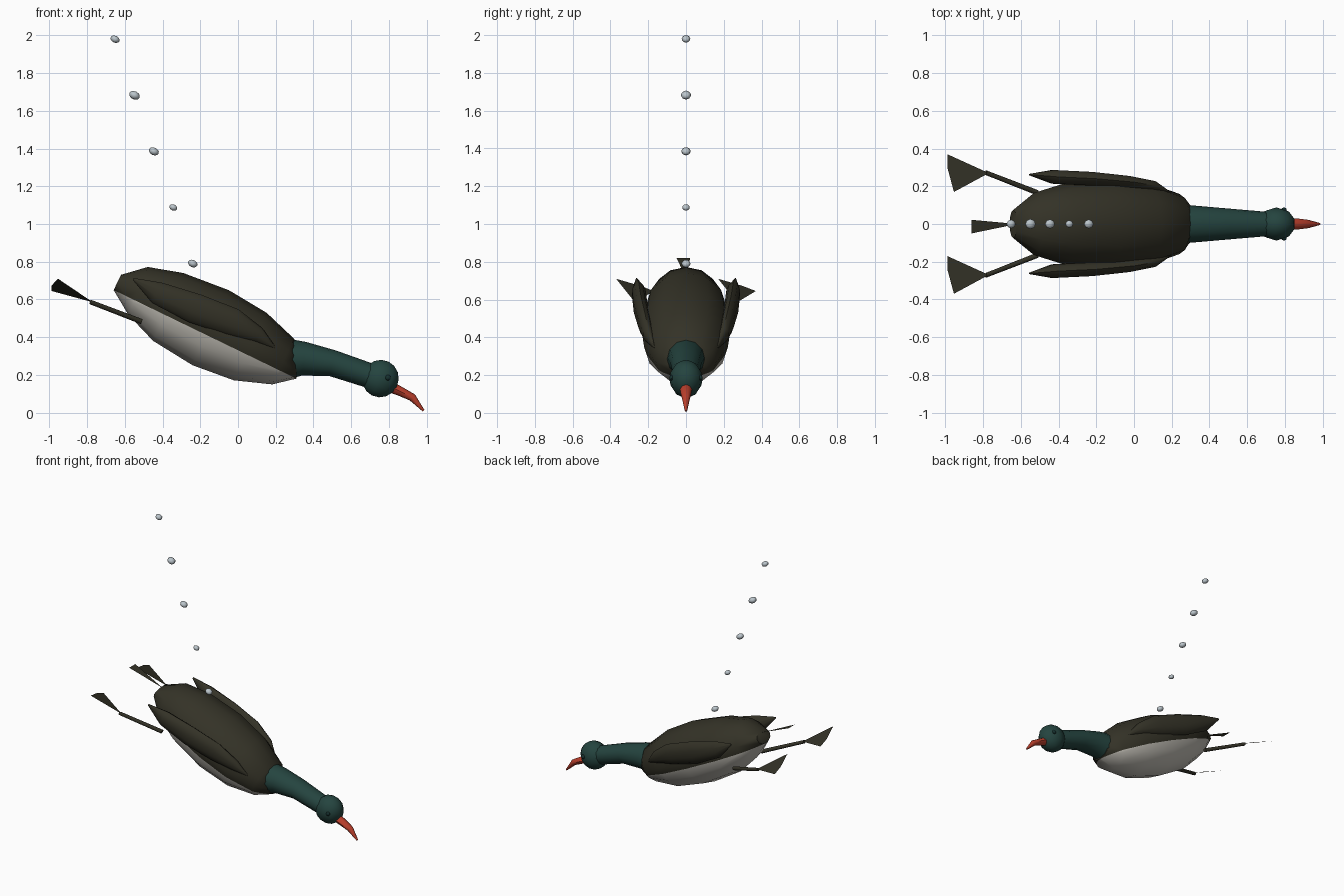
import bpy
import bmesh
from math import sin, cos, tau, radians
from mathutils import Vector, Matrix

cube = bpy.data.objects.get("Cube")
if cube:
    bpy.data.objects.remove(cube, do_unlink=True)

PITCH = 25.8  # nose-down angle of the diving bird


def material(name, rgb):
    m = bpy.data.materials.new(name)
    m.use_nodes = True
    m.diffuse_color = (*rgb, 1)
    m.node_tree.nodes["Principled BSDF"].inputs["Base Color"].default_value = (*rgb, 1)
    return m


brown = material("dark brown feathers", (0.034, 0.032, 0.02))
pale = material("pale grey belly", (0.52, 0.5, 0.45))
teal = material("dark teal", (0.018, 0.058, 0.05))
red = material("red bill", (0.5, 0.05, 0.025))
silver = material("silver bubble", (0.5, 0.56, 0.6))
eye_dark = material("eye dark green", (0.008, 0.03, 0.028))


def finish(name, bm, *mats):
    """Turn a bmesh into a smooth-shaded object."""
    mesh = bpy.data.meshes.new(name)
    bm.to_mesh(mesh)
    bm.free()
    for m in mats:
        mesh.materials.append(m)
    ob = bpy.data.objects.new(name, mesh)
    bpy.context.collection.objects.link(ob)
    bpy.ops.object.select_all(action='DESELECT')
    ob.select_set(True)
    bpy.context.view_layer.objects.active = ob
    bpy.ops.object.shade_smooth_by_angle(angle=radians(50))
    return ob


def loft(stations, sides=12):
    """Skin elliptical rings: (centre, half width, half height, tilt)."""
    bm = bmesh.new()
    rings = []
    for centre, w, h, tilt in stations:
        up = Vector((sin(radians(tilt)), 0, cos(radians(tilt))))
        side = Vector((0, 1, 0))
        rings.append([bm.verts.new(Vector(centre) + side * w * sin(tau * i / sides)
                                   + up * h * cos(tau * i / sides)) for i in range(sides)])
    for a, b in zip(rings, rings[1:]):
        for i in range(sides):
            j = (i + 1) % sides
            bm.faces.new((a[i], a[j], b[j], b[i]))
    bm.faces.new(rings[0])
    bm.faces.new(rings[-1])
    bmesh.ops.recalc_face_normals(bm, faces=bm.faces)
    return bm


def ball(name, centre, radii, mat, segments=10, rings=8):
    bm = bmesh.new()
    bmesh.ops.create_uvsphere(bm, u_segments=segments, v_segments=rings, radius=1)
    turn = Matrix.Rotation(radians(PITCH), 4, 'Y')
    bm.transform(Matrix.Translation(centre) @ turn @ Matrix.Diagonal((*radii, 1)))
    return finish(name, bm, mat)


def plate(name, points, mat):
    """Paper-thin web or feather fanned out from its first point."""
    bm = bmesh.new()
    vs = [bm.verts.new(p) for p in points]
    for a, b in zip(vs[1:], vs[2:]):
        bm.faces.new((vs[0], a, b))
    return finish(name, bm, mat)


# Body, cut along its water line into dark back and pale belly
bm = loft([((-0.64, 0, 0.69), 0.075, 0.045, PITCH),
           ((-0.53, 0, 0.645), 0.165, 0.137, 22),
           ((-0.37, 0, 0.56), 0.215, 0.197, 24),
           ((-0.145, 0, 0.45), 0.237, 0.221, PITCH),
           ((0.065, 0, 0.35), 0.222, 0.199, PITCH),
           ((0.24, 0, 0.27), 0.16, 0.134, PITCH),
           ((0.31, 0, 0.25), 0.085, 0.07, 0)])
line_point = Vector((-0.66, 0, 0.65))
line_normal = Vector((0.47, 0, 0.97))
bmesh.ops.bisect_plane(bm, geom=bm.verts[:] + bm.edges[:] + bm.faces[:],
                       plane_co=line_point, plane_no=line_normal)
for f in bm.faces:
    f.material_index = int((f.calc_center_median() - line_point).dot(line_normal) < 0)
finish("body", bm, brown, pale)

# Neck, head and eyes
finish("neck", loft([((0.29, 0, 0.285), 0.1, 0.102, 0),
                     ((0.35, 0, 0.285), 0.095, 0.09, 8),
                     ((0.5, 0, 0.262), 0.082, 0.07, 14),
                     ((0.7, 0, 0.195), 0.065, 0.066, 22)]), teal)
ball("head", (0.755, 0, 0.18), (0.102, 0.088, 0.1), teal)

# Bill with a hooked tip
finish("bill", loft([((0.81, 0, 0.135), 0.032, 0.03, 25),
                     ((0.86, 0, 0.113), 0.03, 0.025, 25),
                     ((0.925, 0, 0.08), 0.022, 0.021, 40),
                     ((0.984, 0, 0.01), 0.006, 0.006, 50)], 8), red)

# Paired parts
for label, s in (("left", 1), ("right", -1)):
    # s = +1 lies on the +y flank
    ball(label + "_eye", (0.795, s * 0.076, 0.185), (0.015, 0.012, 0.015), eye_dark, 8, 6)
    finish(label + "_wing", loft([((-0.555, s * 0.262, 0.708), 0.004, 0.006, PITCH),
                                  ((-0.43, s * 0.25, 0.635), 0.038, 0.06, PITCH),
                                  ((-0.23, s * 0.24, 0.553), 0.038, 0.08, PITCH),
                                  ((-0.03, s * 0.222, 0.48), 0.034, 0.075, PITCH),
                                  ((0.11, s * 0.2, 0.412), 0.028, 0.042, PITCH),
                                  ((0.195, s * 0.165, 0.345), 0.004, 0.006, PITCH)], 10), brown)
    finish(label + "_leg", loft([((-0.51, s * 0.165, 0.482), 0.015, 0.014, 20),
                                 ((-0.785, s * 0.272, 0.587), 0.013, 0.012, 20)], 8), brown)
    y = s * 0.27
    plate(label + "_foot", [(-0.77, y, 0.585), (-0.99, y + 0.1, 0.645),
                            (-0.99, y + 0.03, 0.672), (-0.955, y - 0.1, 0.71)], brown)

# Tail feather
plate("tail", [(-0.62, 0, 0.715), (-0.862, 0.022, 0.82), (-0.862, -0.05, 0.82)], brown)

# Rising trail of bubbles
for i, r in enumerate((0.024, 0.02, 0.025, 0.027, 0.023)):
    ball(f"bubble_{i + 1}", (-0.24 - 0.103 * i, 0, 0.79 + 0.2975 * i),
         (r * 1.1, r, r * 0.8), silver, 8, 6)
